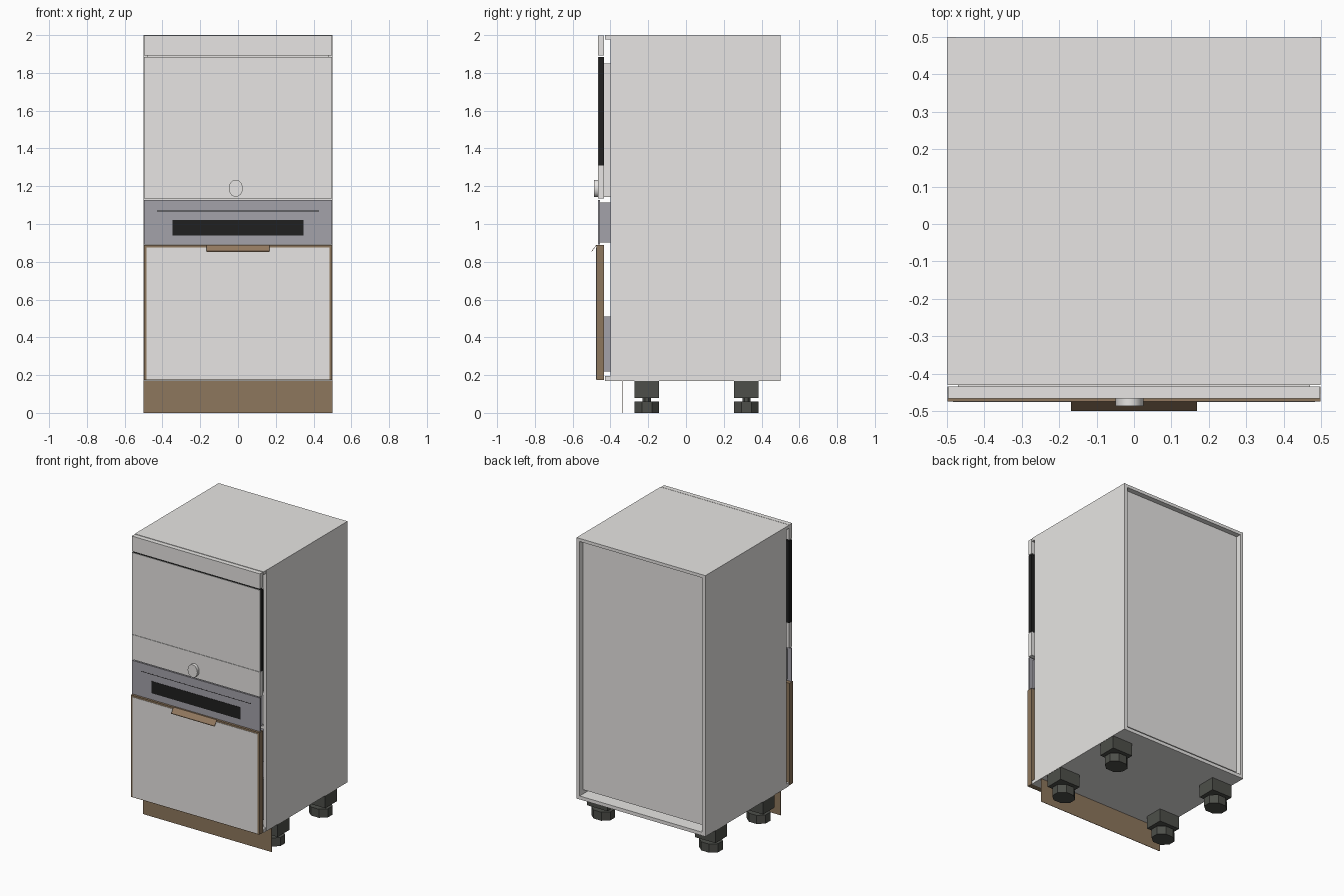
import bpy, bmesh, math
from mathutils import Matrix

if "Cube" in bpy.data.objects:
    bpy.data.objects.remove(bpy.data.objects["Cube"])


def material(name, rgb):
    m = bpy.data.materials.new(name)
    m.diffuse_color = (*rgb, 1)
    m.use_nodes = True
    m.node_tree.nodes["Principled BSDF"].inputs["Base Color"].default_value = m.diffuse_color
    return m


GREY = material("light grey", (0.80, 0.785, 0.77))
METAL = material("bluish steel", (0.37, 0.36, 0.40))
BLACK = material("black glass", (0.014, 0.014, 0.014))
WOOD = material("brown wood", (0.27, 0.185, 0.11))
TAN = material("tan handle", (0.29, 0.19, 0.115))
FOOT = material("dark foot plastic", (0.075, 0.078, 0.068))


def finish(name, bm, mat):
    bmesh.ops.recalc_face_normals(bm, faces=bm.faces)
    me = bpy.data.meshes.new(name)
    bm.to_mesh(me)
    bm.free()
    me.materials.append(mat)
    ob = bpy.data.objects.new(name, me)
    bpy.context.collection.objects.link(ob)
    return ob


def box(name, x, y, z, mat):
    """Box from (min, max) ranges."""
    bm = bmesh.new()
    size = [r[1] - r[0] for r in (x, y, z)]
    mid = [(r[1] + r[0]) / 2 for r in (x, y, z)]
    bmesh.ops.create_cube(bm, size=1, matrix=Matrix.Translation(mid) @ Matrix.Diagonal((*size, 1)))
    return finish(name, bm, mat)


def cylinder(name, centre, rx, ry, depth, sides, mat, rot=None):
    bm = bmesh.new()
    m = Matrix.Translation(centre) @ (rot or Matrix()) @ Matrix.Diagonal((rx, ry, 1, 1)) \
        @ Matrix.Rotation(math.pi / sides, 4, 'Z')
    bmesh.ops.create_cone(bm, cap_ends=True, segments=sides, radius1=1, radius2=1, depth=depth, matrix=m)
    return finish(name, bm, mat)


def wide(half):
    return (-half, half)


# carcass: sides, top, bottom, shelves and recessed back
for s, side in ((-1, "left"), (1, "right")):
    box(side + "_side", sorted((s * 0.5, s * 0.476)), (-0.40, 0.5), (0.17, 2.0), GREY)
box("top_panel", wide(0.499), (-0.43, 0.499), (1.978, 2.0), GREY)
box("bottom_panel", wide(0.499), (-0.43, 0.499), (0.17, 0.194), GREY)
box("back_panel", wide(0.476), (0.453, 0.463), (0.225, 1.978), GREY)
for i, z in enumerate((0.88, 1.115)):
    box(f"shelf_{i + 1}", wide(0.476), (-0.40, 0.453), (z, z + 0.02), GREY)

# upper appliance: body, black-edged door, lower strip and knob
box("upper_body", wide(0.47), (-0.435, 0.35), (1.142, 1.85), GREY)
box("top_filler_panel", wide(0.497), (-0.467, -0.434), (1.892, 1.999), GREY)
box("upper_door_core", wide(0.497), (-0.463, -0.434), (1.31, 1.884), BLACK)
box("upper_door_face", wide(0.497), (-0.466, -0.463), (1.311, 1.884), GREY)
box("upper_lower_strip", wide(0.497), (-0.466, -0.434), (1.134, 1.309), GREY)
knob = cylinder("knob", (-0.012, -0.476, 1.189), 0.037, 0.045, 0.022, 40, GREY,
                Matrix.Rotation(math.pi / 2, 4, 'X'))
bpy.context.view_layer.objects.active = knob
knob.select_set(True)
bpy.ops.object.shade_smooth_by_angle(angle=math.radians(35))

# steel appliance: body, front plate, vent and groove line
box("steel_body", wide(0.468), (-0.455, -0.395), (0.903, 1.115), METAL)
box("steel_front", wide(0.498), (-0.465, -0.455), (0.892, 1.127), METAL)
box("steel_vent", wide(0.346), (-0.467, -0.464), (0.938, 1.022), BLACK)
box("steel_groove", wide(0.428), (-0.4655, -0.464), (1.067, 1.071), BLACK)

# lower drawer: wooden front with grey face, inner box and handle
box("drawer_front", wide(0.498), (-0.474, -0.434), (0.173, 0.888), WOOD)
box("drawer_face", wide(0.484), (-0.476, -0.473), (0.178, 0.876), GREY)
box("drawer_floor", wide(0.45), (-0.435, 0.35), (0.22, 0.235), METAL)
box("drawer_back", wide(0.45), (0.335, 0.35), (0.235, 0.51), METAL)
for s, side in ((-1, "left"), (1, "right")):
    box(f"drawer_{side}_wall", sorted((s * 0.45, s * 0.435)), (-0.435, 0.335), (0.235, 0.51), METAL)

# sloping handle lip
bm = bmesh.new()
profile = [(-0.47, 0.890), (-0.474, 0.890), (-0.5, 0.857), (-0.5, 0.853), (-0.474, 0.886), (-0.47, 0.886)]
face = bm.faces.new([bm.verts.new((-0.168, y, z)) for y, z in profile])
ext = bmesh.ops.extrude_face_region(bm, geom=[face])
bmesh.ops.translate(bm, vec=(0.336, 0, 0), verts=[v for v in ext["geom"] if isinstance(v, bmesh.types.BMVert)])
finish("drawer_handle", bm, TAN)

# plinth and adjustable feet
box("plinth", wide(0.499), (-0.339, -0.336), (0.0, 0.17), WOOD)
for sx, side in ((-1, "left"), (1, "right")):
    for y, end in ((-0.207, "front"), (0.32, "back")):
        x = 0.418 * sx
        name = f"{end}_{side}_foot"
        box(name + "_block", (x - 0.08, x + 0.08), (y - 0.065, y + 0.065), (0.08, 0.171), FOOT)
        cylinder(name + "_neck", (x, y, 0.07), 0.03, 0.024, 0.03, 8, FOOT)
        cylinder(name + "_base", (x, y, 0.03), 0.08, 0.07, 0.06, 8, FOOT)
